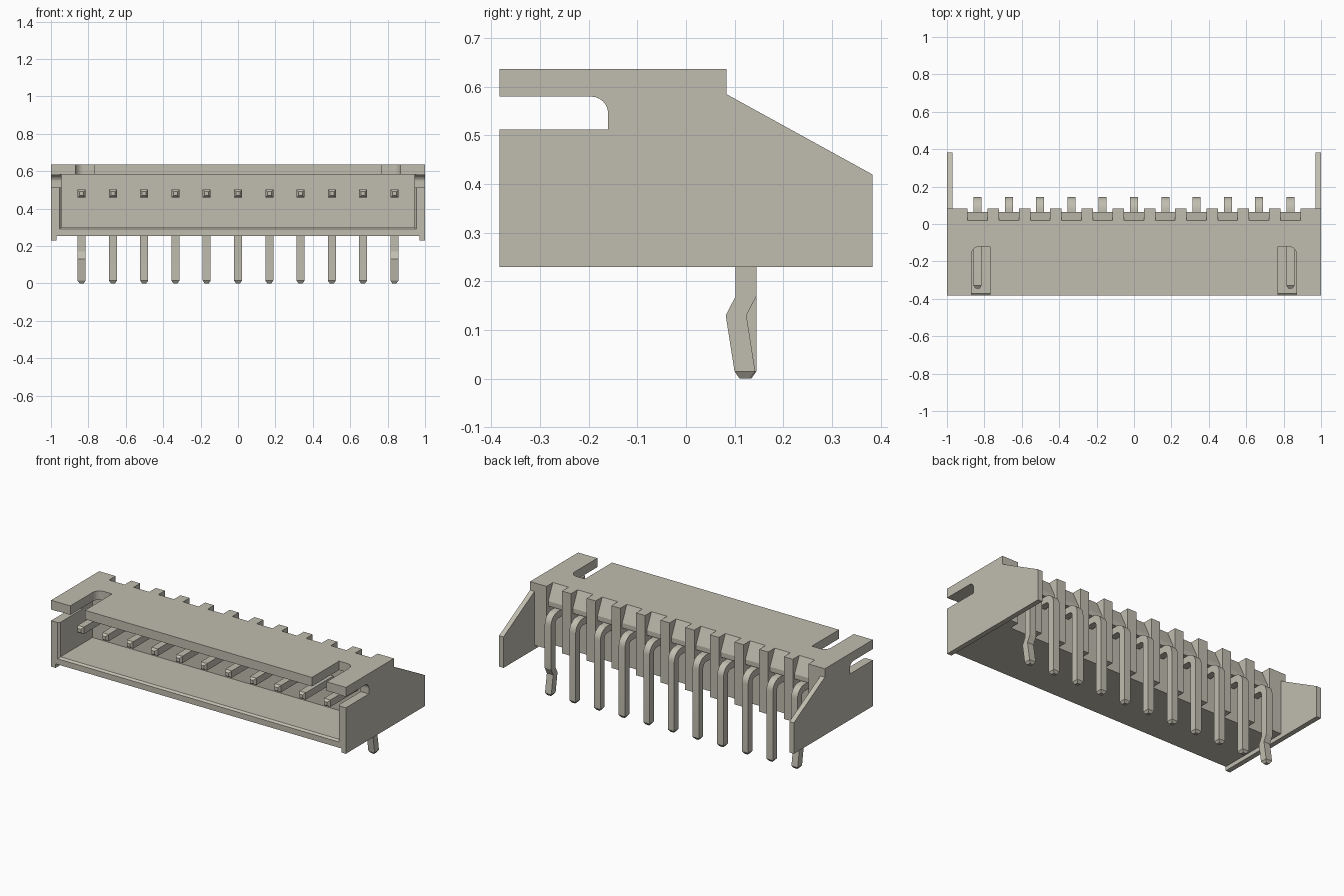
import bpy, bmesh, math

if "Cube" in bpy.data.objects:
    bpy.data.objects.remove(bpy.data.objects["Cube"], do_unlink=True)

# One warm grey plastic for everything
mat = bpy.data.materials.new("warm_grey")
mat.use_nodes = True
colour = (0.53, 0.51, 0.43, 1)
mat.diffuse_color = colour
bsdf = mat.node_tree.nodes["Principled BSDF"]
bsdf.inputs["Base Color"].default_value = colour
bsdf.inputs["Roughness"].default_value = 0.6


def loft(name, rings):
    """Closed solid through a series of equal-length rings."""
    bm = bmesh.new()
    loops = [[bm.verts.new(p) for p in ring] for ring in rings]
    n = len(loops[0])
    for a, b in zip(loops, loops[1:]):
        for i in range(n):
            j = (i + 1) % n
            bm.faces.new((a[i], a[j], b[j], b[i]))
    bm.faces.new(loops[0][::-1])
    bm.faces.new(loops[-1])
    bmesh.ops.recalc_face_normals(bm, faces=bm.faces)
    me = bpy.data.meshes.new(name)
    bm.to_mesh(me)
    bm.free()
    me.materials.append(mat)
    ob = bpy.data.objects.new(name, me)
    bpy.context.collection.objects.link(ob)
    return ob


def prism_x(name, profile, x0, x1):
    return loft(name, [[(x, y, z) for y, z in profile] for x in (x0, x1)])


def box_profile(y0, y1, z0, z1):
    return [(y0, z0), (y1, z0), (y1, z1), (y0, z1)]


def arc(cx, cy, r, a0, a1, steps=6):
    angles = [math.radians(a0 + (a1 - a0) * i / steps) for i in range(steps + 1)]
    return [(cx + r * math.cos(a), cy + r * math.sin(a)) for a in angles]


PITCH = 0.1672
pin_xs = [PITCH * (i - 5) for i in range(11)]

# Housing block with the sloped rear cheeks
housing = prism_x("housing", [(-0.383, 0.23), (0.383, 0.23), (0.383, 0.42),
                              (0.083, 0.585), (0.083, 0.637), (-0.383, 0.637)], -1, 1)

# Cutters: raised underside, space between the cheeks
cutters = [prism_x("underside_cut", box_profile(-0.5, 0.5, 0.1, 0.255), -0.97, 0.97),
           prism_x("rear_cut", box_profile(0.083, 0.5, 0.15, 0.8), -0.97, 0.97)]

# Front cavity with a chamfered mouth
cutters.append(loft("cavity_cut", [
    [(-w, y, z), (w, y, z), (w, y, 0.582), (-w, y, 0.582)]
    for y, w, z in ((-0.395, 0.965, 0.28), (-0.371, 0.945, 0.30), (-0.06, 0.945, 0.30))]))

# Side slots below the top arms
side_slot = [(-0.5, 0.512), (-0.16, 0.512)] + arc(-0.195, 0.545, 0.035, 0, 90) + [(-0.5, 0.58)]
for x0, x1 in ((-1.1, -0.9), (0.9, 1.1)):
    cutters.append(prism_x("side_slot_cut", side_slot, x0, x1))

# Top slots with one rounded corner
top_slot = [(0.77, -0.5), (0.87, -0.5)] + arc(0.825, -0.165, 0.045, 0, 90) + [(0.77, -0.12)]
for s in (-1, 1):
    cutters.append(loft("top_slot_cut", [[(s * x, y, z) for x, y in top_slot]
                                         for z in (0.55, 0.7)]))

# Rear recess behind each pin, with a sloped hood above it
recess = [(0.02, 0.7), (0.02, 0.637), (0.065, 0.54), (0.065, 0.51),
          (0.02, 0.51), (0.02, 0.2), (0.12, 0.2), (0.12, 0.7)]
for x in pin_xs:
    cutters.append(prism_x("recess_cut", recess, x - 0.053, x + 0.053))

bpy.context.view_layer.objects.active = housing
for c in cutters:
    c.hide_render = True
    mod = housing.modifiers.new("cut", 'BOOLEAN')
    mod.operation = 'DIFFERENCE'
    mod.solver = 'EXACT'
    mod.object = c
    bpy.ops.object.modifier_apply(modifier=mod.name)
for c in cutters:
    bpy.data.objects.remove(c, do_unlink=True)

# Square bent pins; the two end pins have a kinked leg
H, R, PY, PZ = 0.0213, 0.045, 0.1235, 0.48


def pin(name, x, kinked):
    # stations: y, z, angle of the cross-section, scale
    st = [(-0.345, PZ, 90, 0.5), (-0.33, PZ, 90, 1)]
    for k, (y, z) in enumerate(arc(PY - R, PZ - R, R, 90, 0)):
        st.append((y, z, 90 - 15 * k, 1))
    if kinked:
        st += [(PY, 0.17, 0, 1), (0.103, 0.13, 0, 1), (0.121, 0.015, 0, 1), (0.121, 0, 0, 0.5)]
    else:
        st += [(PY, 0.015, 0, 1), (PY, 0, 0, 0.5)]
    rings = []
    for y, z, a, s in st:
        dy, dz = H * s * math.cos(math.radians(a)), H * s * math.sin(math.radians(a))
        w = H * s
        rings.append([(x - w, y - dy, z - dz), (x + w, y - dy, z - dz),
                      (x + w, y + dy, z + dz), (x - w, y + dy, z + dz)])
    ob = loft(name, rings)
    bpy.ops.object.select_all(action='DESELECT')
    ob.select_set(True)
    bpy.context.view_layer.objects.active = ob
    bpy.ops.object.shade_smooth_by_angle(angle=math.radians(20))


for i, x in enumerate(pin_xs):
    pin(f"pin_{i + 1}", x, i in (0, 10))
